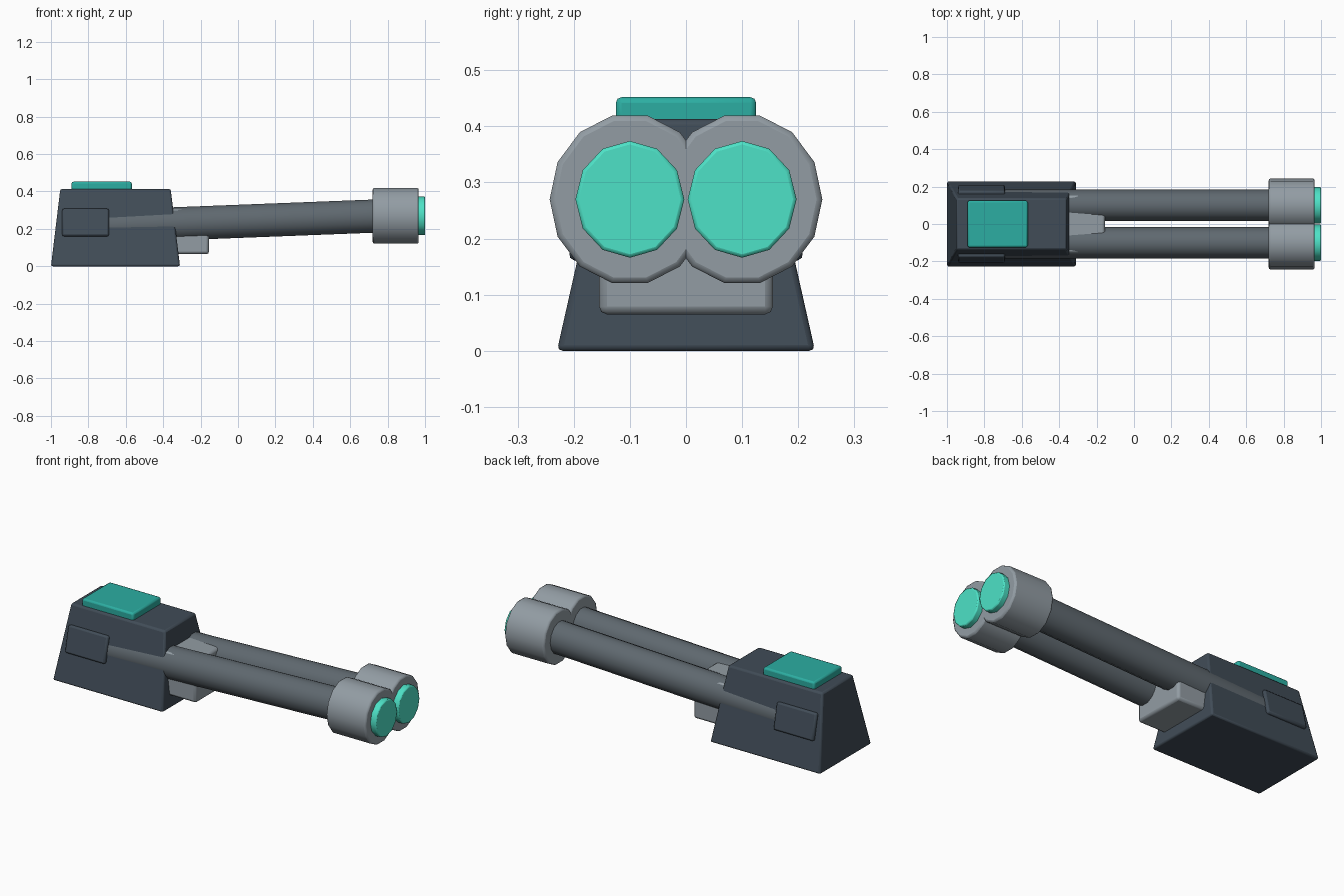
import bpy, bmesh
from math import pi, atan2, hypot, cos, sin
from mathutils import Matrix, Vector

if "Cube" in bpy.data.objects:
    bpy.data.objects.remove(bpy.data.objects["Cube"])


def material(name, rgb):
    m = bpy.data.materials.new(name)
    m.diffuse_color = (*rgb, 1)
    m.use_nodes = True
    m.node_tree.nodes["Principled BSDF"].inputs["Base Color"].default_value = m.diffuse_color
    return m


HULL = material("dark_hull", (0.052, 0.072, 0.095))
STEEL = material("barrel_steel", (0.115, 0.14, 0.16))
LIGHT = material("light_metal", (0.29, 0.335, 0.37))
TEAL = material("teal", (0.025, 0.42, 0.36))
GLOW = material("bright_teal", (0.075, 0.76, 0.57))


def finish(bm, name, mat, bevel, segments=2, matrix=None):
    bmesh.ops.recalc_face_normals(bm, faces=bm.faces)
    me = bpy.data.meshes.new(name)
    bm.to_mesh(me)
    bm.free()
    ob = bpy.data.objects.new(name, me)
    bpy.context.collection.objects.link(ob)
    me.materials.append(mat)
    if matrix:
        ob.matrix_world = matrix
    if bevel:
        b = ob.modifiers.new("Bevel", "BEVEL")
        b.width, b.segments = bevel, segments
        b.limit_method, b.angle_limit = "ANGLE", 0.7
    bpy.ops.object.select_all(action="DESELECT")
    ob.select_set(True)
    bpy.context.view_layer.objects.active = ob
    bpy.ops.object.shade_smooth_by_angle(angle=0.6)
    return ob


def box(name, lo, hi, mat, bevel, inset=(0, 0), matrix=None):
    """Box between two corners; inset narrows the top in x and y."""
    bm = bmesh.new()
    bmesh.ops.create_cube(bm, size=1)
    c = (Vector(lo) + Vector(hi)) / 2
    s = Vector(hi) - Vector(lo)
    for v in bm.verts:
        if v.co.z > 0:
            v.co.x *= 1 - 2 * inset[0] / s.x
            v.co.y *= 1 - 2 * inset[1] / s.y
        v.co = Vector([v.co[i] * s[i] + c[i] for i in range(3)])
    return finish(bm, name, mat, bevel, matrix=matrix)


def tube(name, start, end, ry, rz, sides, mat, bevel=0, phase=0):
    """Oval prism between two points that lie along x."""
    bm = bmesh.new()
    rings = []
    for p in (start, end):
        rings.append([bm.verts.new((p[0],
                                    p[1] + ry * cos(phase + 2 * pi * i / sides),
                                    p[2] + rz * sin(phase + 2 * pi * i / sides)))
                      for i in range(sides)])
    for i in range(sides):
        j = (i + 1) % sides
        bm.faces.new((rings[0][i], rings[0][j], rings[1][j], rings[1][i]))
    for r in rings:
        bm.faces.new(r)
    return finish(bm, name, mat, bevel)


# Tapered housing, top panel and barrel cradle
box("housing", (-1, -0.23, 0), (-0.31, 0.23, 0.413), HULL, 0.01, (0.05, 0.093))
box("top_panel", (-0.89, -0.125, 0.39), (-0.568, 0.125, 0.452), TEAL, 0.01)
box("barrel_cradle", (-0.45, -0.155, 0.065), (-0.155, 0.155, 0.305), LIGHT, 0.014)

for side, label in ((1, "left"), (-1, "right")):
    y = 0.1 * side
    # Side pod lying against the sloped wall
    pose = (Matrix.Translation((-0.815, 0.174 * side, 0.2325))
            @ Matrix.Rotation(side * atan2(0.093, 0.413), 4, "X"))
    box(f"{label}_side_pod", (-0.125, -0.02, -0.075), (0.125, 0.02, 0.075),
        HULL, 0.01, matrix=pose)
    # Slightly rising barrel, muzzle collar and glowing tip
    tube(f"{label}_barrel", (-0.75, y, 0.211), (0.8, y, 0.271),
         0.085, 0.091, 14, STEEL)
    tube(f"{label}_muzzle", (0.72, y, 0.27), (0.966, y, 0.27),
         0.143, 0.153, 14, LIGHT, 0.01)
    tube(f"{label}_muzzle_tip", (0.94, y, 0.27), (1.0, y, 0.27),
         0.097, 0.104, 12, GLOW, 0.006)
